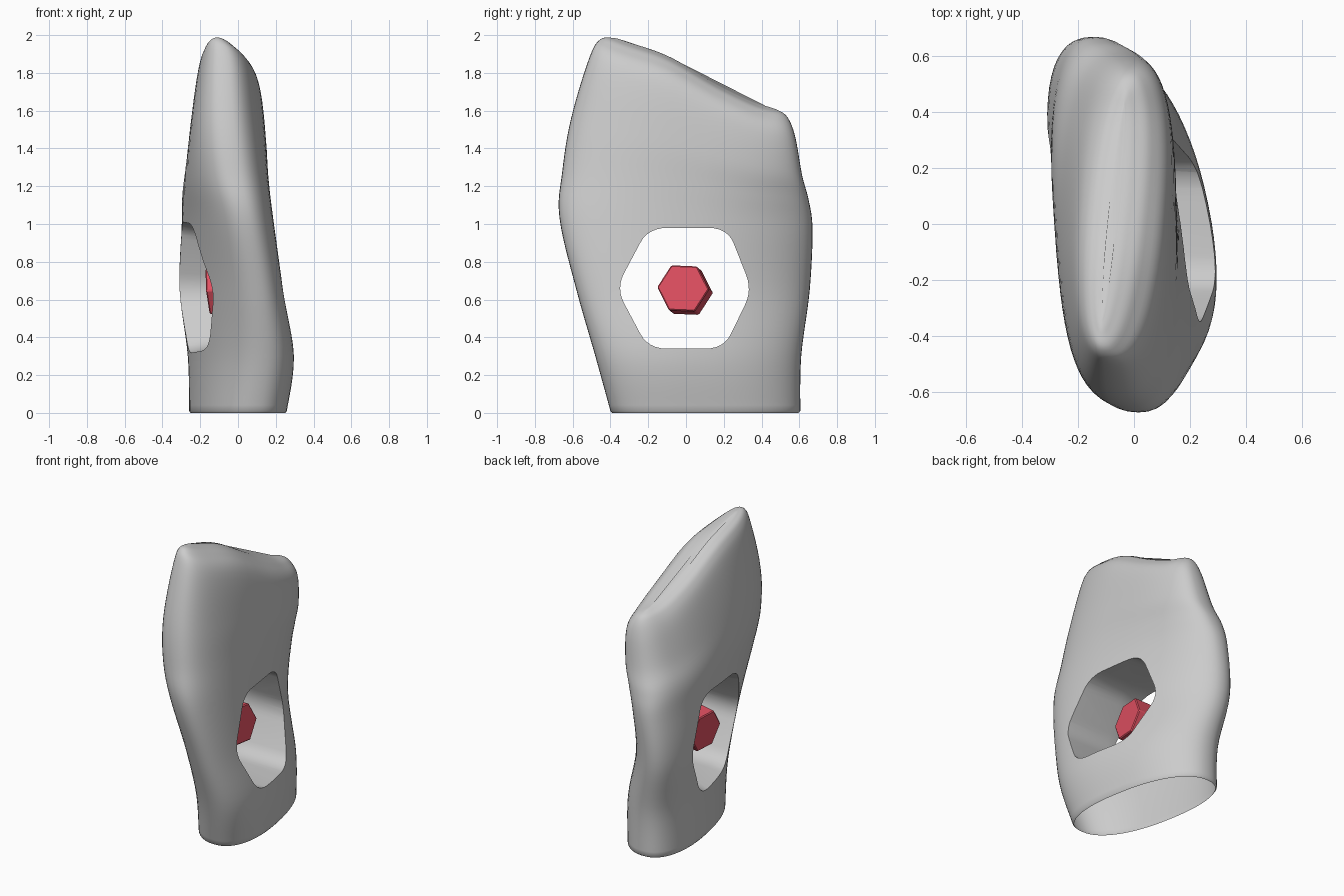
import bpy, bmesh, math
from mathutils import Vector

if "Cube" in bpy.data.objects:
    bpy.data.objects.remove(bpy.data.objects["Cube"])


def make_object(name, verts, faces):
    mesh = bpy.data.meshes.new(name)
    mesh.from_pydata(verts, [], faces)
    bm = bmesh.new()
    bm.from_mesh(mesh)
    bmesh.ops.recalc_face_normals(bm, faces=bm.faces)
    bm.to_mesh(mesh)
    bm.free()
    obj = bpy.data.objects.new(name, mesh)
    bpy.context.collection.objects.link(obj)
    return obj


def loft(name, rings):
    n = len(rings[0])
    verts = [p for ring in rings for p in ring]
    faces = [(i * n + j, i * n + (j + 1) % n, (i + 1) * n + (j + 1) % n, (i + 1) * n + j)
             for i in range(len(rings) - 1) for j in range(n)]
    faces += [tuple(range(n)), tuple(range(len(verts) - n, len(verts)))]
    return make_object(name, verts, faces)


def catmull(keys, steps):
    out = []
    for i in range(len(keys) - 1):
        a, b = keys[max(i - 1, 0)], keys[i]
        c, d = keys[i + 1], keys[min(i + 2, len(keys) - 1)]
        for s in range(steps):
            t = s / steps
            out.append([0.5 * (2 * q + (r - p) * t + (2 * p - 5 * q + 4 * r - w) * t * t
                               + (3 * q - p - 3 * r + w) * t ** 3)
                        for p, q, r, w in zip(a, b, c, d)])
    return out + [list(keys[-1])]


# Stone sections: height, slope along y, y min, y max, x centre, shear,
# half thickness, roundness power
sections = [
    (0.01, 0.00, -0.40, 0.605, 0.00, -0.18, 0.235, 2.3),
    (0.30, 0.00, -0.48, 0.61, 0.015, -0.21, 0.25, 2.2),
    (0.65, 0.00, -0.58, 0.655, -0.035, -0.22, 0.23, 2.2),
    (1.00, -0.05, -0.67, 0.67, -0.055, -0.13, 0.22, 2.3),
    (1.20, -0.12, -0.655, 0.65, -0.065, -0.06, 0.22, 2.5),
    (1.40, -0.25, -0.61, 0.615, -0.055, 0.01, 0.205, 2.6),
    (1.67, -0.42, -0.51, 0.58, -0.045, 0.06, 0.165, 2.6),
    (1.77, -0.45, -0.455, 0.54, -0.06, 0.09, 0.11, 2.4),
    (1.802, -0.46, -0.39, 0.48, -0.07, 0.10, 0.055, 2.2),
    (1.81, -0.46, -0.34, 0.43, -0.075, 0.10, 0.015, 2.0),
]


def stone_ring(z, slope, y0, y1, cx, shear, half, power, n=64):
    ring = []
    for i in range(n):
        a = 2 * math.pi * i / n
        c, s = math.cos(a), math.sin(a)
        dy = (y1 - y0) / 2 * math.copysign(abs(c) ** (2 / power), c)
        dx = half * math.copysign(abs(s) ** (2 / power), s)
        y = (y0 + y1) / 2 + dy
        # uneven crest: a hump near the middle and a shoulder at the back
        bump = 0.035 * math.exp(-((y + 0.1) / 0.2) ** 2) + 0.035 * math.exp(-((y - 0.54) / 0.1) ** 2)
        ring.append((cx + shear * dy + dx, y, z + slope * y + bump * slope / -0.46))
    return ring


stone = loft("standing_stone", [stone_ring(*r) for r in
                                [(0.0, 0, -0.39, 0.595, 0, -0.18, 0.228, 2.3)] + catmull(sections, 6)])

# Rounded hexagonal opening, flared on the left side
corners = [Vector(p) for p in [(-0.37, 0.66), (-0.2, 0.98), (0.22, 0.98),
                               (0.35, 0.65), (0.2, 0.34), (-0.2, 0.34)]]
outline = []
for i, c in enumerate(corners):
    a = c.lerp(corners[i - 1], 0.25)
    b = c.lerp(corners[(i + 1) % 6], 0.25)
    for k in range(7):
        t = k / 6
        outline.append(a * (1 - t) ** 2 + c * 2 * t * (1 - t) + b * t * t)
middle = Vector((0, 0.66))
cut_rings = []
for x, scale in [(-0.6, 1.22), (-0.3, 1.1), (-0.18, 1.03), (-0.08, 1.0), (0.6, 1.0)]:
    pts = [middle + (p - middle) * scale for p in outline]
    cut_rings.append([(x, p.x, p.y) for p in pts])
cutter = loft("hole_cutter", cut_rings)
cutter.hide_render = True

bpy.context.view_layer.objects.active = stone
stone.select_set(True)
mod = stone.modifiers.new("hole", 'BOOLEAN')
mod.operation = 'DIFFERENCE'
mod.solver = 'EXACT'
mod.object = cutter
bpy.ops.object.modifier_apply(modifier=mod.name)
bpy.data.objects.remove(cutter)

# The stone is hollow: open the underside
bm = bmesh.new()
bm.from_mesh(stone.data)
under = [f for f in bm.faces if all(v.co.z < 0.001 for v in f.verts)]
bmesh.ops.delete(bm, geom=under, context='FACES_ONLY')
bm.to_mesh(stone.data)
bm.free()
bpy.ops.object.shade_smooth_by_angle(angle=math.radians(50))

# Floating red hexagonal crystal
axis = Vector((1, -0.11, 0.10)).normalized()
up = axis.cross(Vector((0, 1, 0))).normalized()
side = up.cross(axis).normalized()
centre = Vector((-0.055, -0.005, 0.65))
gem_rings = []
for end in (-1, 1):
    gem_rings.append([centre + axis * 0.10 * end
                      + side * 0.138 * math.cos(math.radians(60 * i - 3))
                      + up * 0.138 * math.sin(math.radians(60 * i - 3)) for i in range(6)])
gem = loft("floating_crystal", gem_rings)
bevel = gem.modifiers.new("edge", 'BEVEL')
bevel.width = 0.006
bevel.segments = 1
red = bpy.data.materials.new("crystal_red")
red.diffuse_color = (0.75, 0.08, 0.12, 1)
red.use_nodes = True
red.node_tree.nodes["Principled BSDF"].inputs["Base Color"].default_value = red.diffuse_color
gem.data.materials.append(red)
